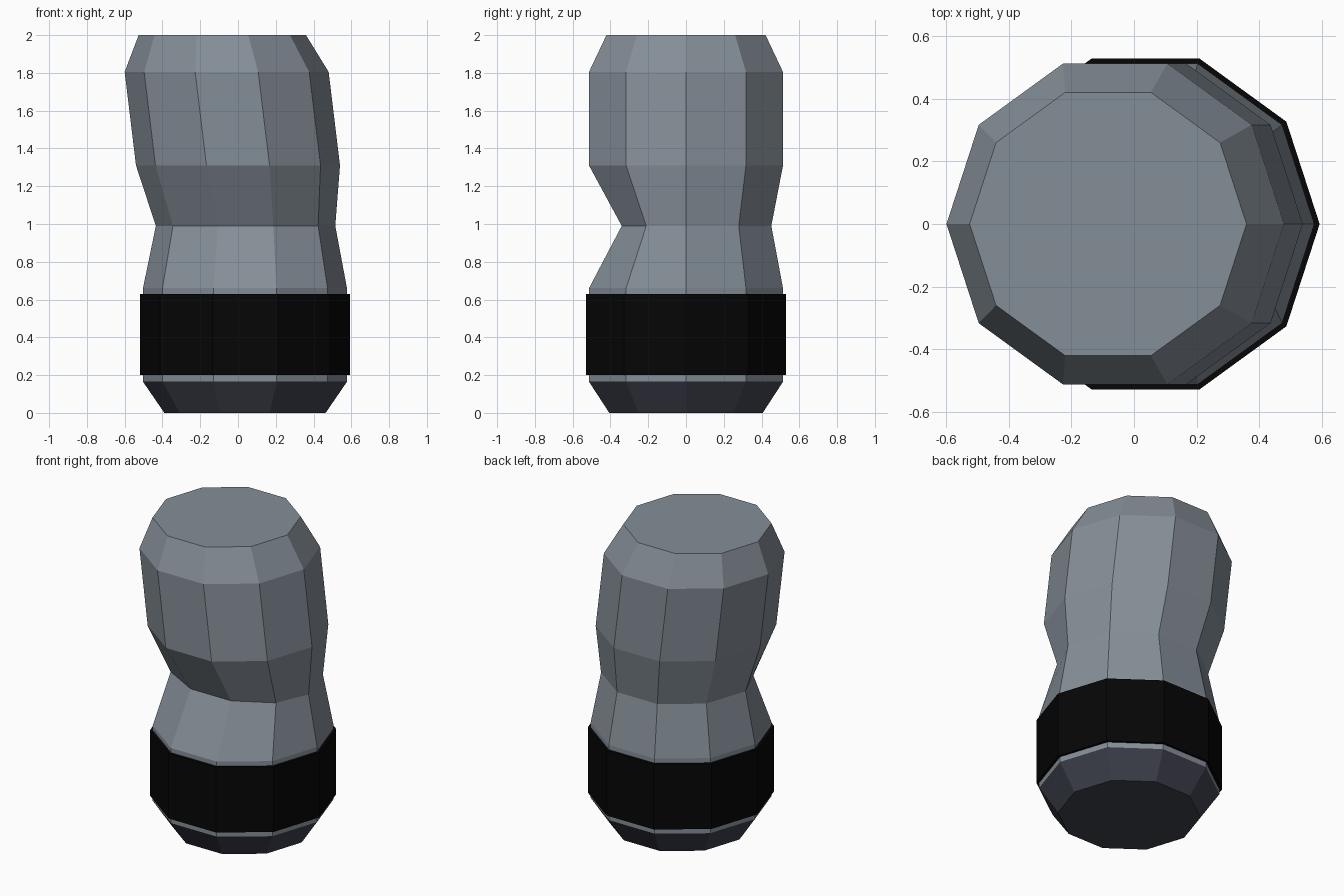
import bpy, bmesh, math

if "Cube" in bpy.data.objects:
    bpy.data.objects.remove(bpy.data.objects["Cube"])

SIDES = 10


def material(name, srgb):
    m = bpy.data.materials.new(name)
    m.diffuse_color = [(c / 255) ** 2.2 for c in srgb] + [1]
    m.use_nodes = True
    m.node_tree.nodes["Principled BSDF"].inputs["Base Color"].default_value = m.diffuse_color
    return m


def loft(name, rings, mats, caps=True, closed=False):
    """Join decagon rings given as (z, x centre, radius, front depth scale)."""
    bm = bmesh.new()
    loops = []
    for z, cx, r, front in rings:
        loop = []
        for i in range(SIDES):
            a = math.tau * i / SIDES
            y = r * math.sin(a)
            loop.append(bm.verts.new((cx + r * math.cos(a), y * front if y < 0 else y, z)))
        loops.append(loop)
    pairs = list(zip(loops, loops[1:]))
    if closed:
        pairs.append((loops[-1], loops[0]))
    for a, b in pairs:
        for i in range(SIDES):
            j = (i + 1) % SIDES
            bm.faces.new((a[i], a[j], b[j], b[i]))
    if caps:
        bm.faces.new(loops[0][::-1])
        bm.faces.new(loops[-1])
    bmesh.ops.recalc_face_normals(bm, faces=bm.faces)
    me = bpy.data.meshes.new(name)
    bm.to_mesh(me)
    bm.free()
    for m in mats:
        me.materials.append(m)
    ob = bpy.data.objects.new(name, me)
    bpy.context.collection.objects.link(ob)
    return ob


grey = material("slate grey", (132, 141, 150))
dark = material("dark base grey", (66, 68, 79))
black = material("black", (14, 14, 14))

# Body: bent segment with a pinch at the joint, deeper on the front
body = loft("body", [
    (0.00, 0.037, 0.427, 1), (0.165, 0.037, 0.54, 1), (0.66, 0.037, 0.54, 1),
    (0.99, 0.04, 0.475, 0.753), (1.31, 0.0, 0.54, 1),
    (1.805, -0.06, 0.54, 1), (2.00, -0.083, 0.443, 1)], [grey, dark])

# Bottom bevel and underside are darker
for f in body.data.polygons:
    f.material_index = 1 if f.center.z < 0.12 else 0

# Band wrapped around the lower half
loft("band", [
    (0.20, 0.037, 0.535, 1), (0.20, 0.037, 0.557, 1),
    (0.63, 0.037, 0.557, 1), (0.63, 0.037, 0.535, 1)], [black], caps=False, closed=True)
